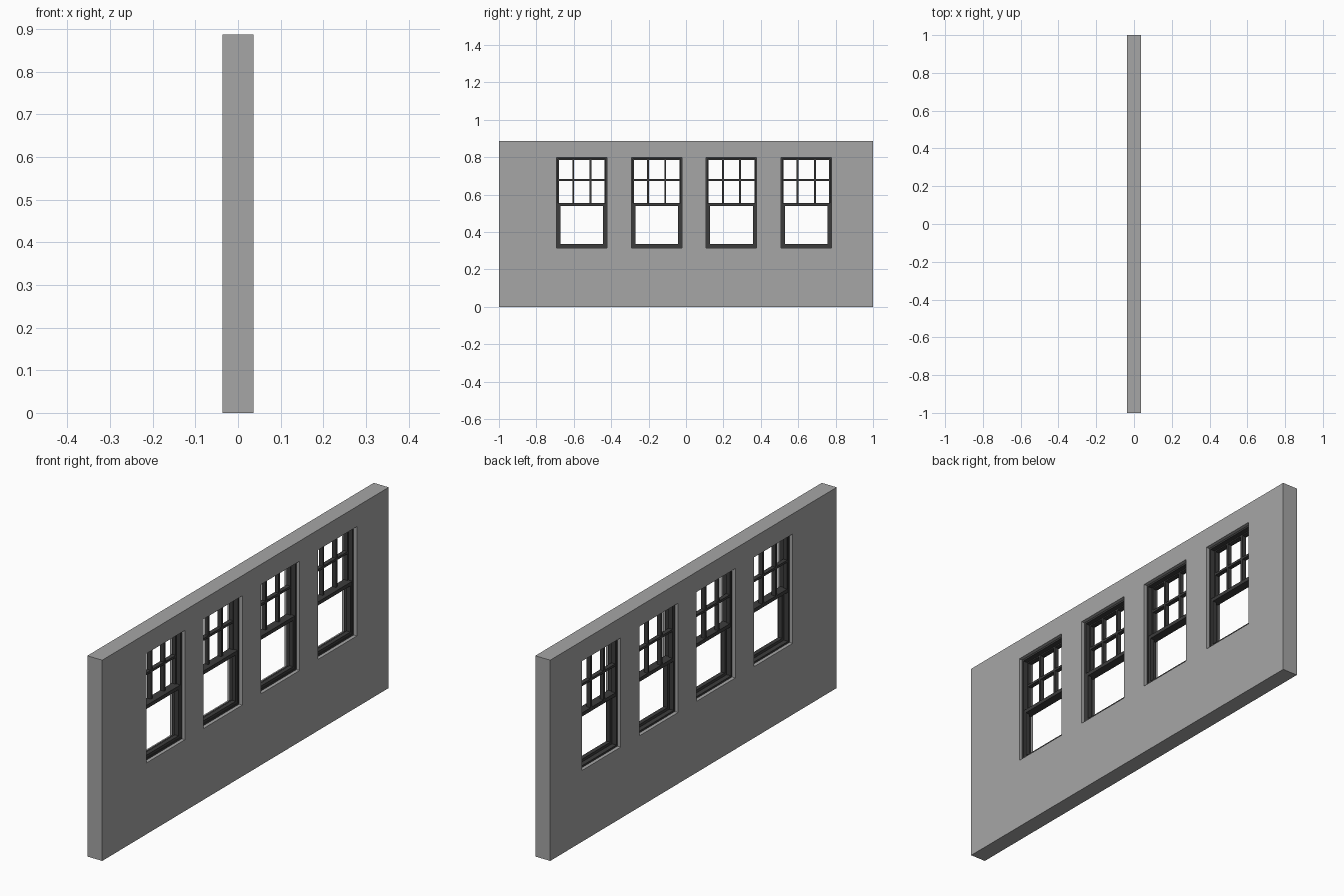
import bpy
from mathutils import Matrix

if "Cube" in bpy.data.objects:
    bpy.data.objects.remove(bpy.data.objects["Cube"])


def material(name, value):
    m = bpy.data.materials.new(name)
    m.diffuse_color = (value, value, value, 1)
    m.use_nodes = True
    m.node_tree.nodes["Principled BSDF"].inputs["Base Color"].default_value = m.diffuse_color
    return m


WALL = material("wall_grey", 0.38)
DARK = material("frame_charcoal", 0.045)


def panel(name, outer, holes, x0, x1, mat):
    """Flat slab in the YZ plane with rectangular openings (y0, y1, z0, z1)."""
    cu = bpy.data.curves.new(name, 'CURVE')
    cu.dimensions = '2D'
    cu.fill_mode = 'BOTH'
    cu.extrude = (x1 - x0) / 2
    for y0, y1, z0, z1 in [outer] + holes:
        s = cu.splines.new('POLY')
        s.points.add(3)
        for p, (y, z) in zip(s.points, [(y0, z0), (y1, z0), (y1, z1), (y0, z1)]):
            p.co = (y, z, 0, 1)
        s.use_cyclic_u = True
    tmp = bpy.data.objects.new(name + "_tmp", cu)
    bpy.context.collection.objects.link(tmp)
    dg = bpy.context.evaluated_depsgraph_get()
    me = bpy.data.meshes.new_from_object(tmp.evaluated_get(dg))
    bpy.data.objects.remove(tmp)
    # local (y, z, depth) -> world (depth, y, z)
    me.transform(Matrix(((0, 0, 1, (x0 + x1) / 2), (1, 0, 0, 0),
                         (0, 1, 0, 0), (0, 0, 0, 1))))
    me.materials.clear()
    me.materials.append(mat)
    for p in me.polygons:
        p.use_smooth = False
        p.material_index = 0
    ob = bpy.data.objects.new(name, me)
    bpy.context.collection.objects.link(ob)
    return ob


T = 0.0365                      # half wall thickness
W = 0.135                       # half window width
Z0, ZM, Z1 = 0.315, 0.547, 0.798
CENTRES = [-0.557 + 0.4 * i for i in range(4)]

# wall with four openings
panel("wall", (-1, 1, 0, 0.887),
      [(c - W, c + W, Z0, Z1) for c in CENTRES], -T, T, WALL)

for i, c in enumerate(CENTRES, 1):
    # outer window frame
    f = 0.008
    a, b = c - W + f, c + W - f
    panel(f"window_frame_{i}", (c - W, c + W, Z0, Z1),
          [(a, b, Z0 + f, Z1 - f)], -0.021, 0.021, DARK)
    # upper sash: three by two panes between glazing bars
    s, g = 0.005, 0.005
    ys = [a + s - g, c - 0.046, c + 0.046, b - s + g]
    zs = [ZM + 0.008 - g, 0.678, Z1 - f - s + g]
    panes = [(ys[j] + g, ys[j + 1] - g, zs[k] + g, zs[k + 1] - g)
             for j in range(3) for k in range(2)]
    panel(f"upper_sash_{i}", (a, b, ZM - 0.008, Z1 - f), panes, -0.019, 0.0, DARK)
    # lower sash: one open pane
    panel(f"lower_sash_{i}", (a, b, Z0 + f, ZM + 0.008),
          [(a + 0.013, b - 0.013, Z0 + f + 0.012, ZM - 0.008)], 0.0, 0.019, DARK)
